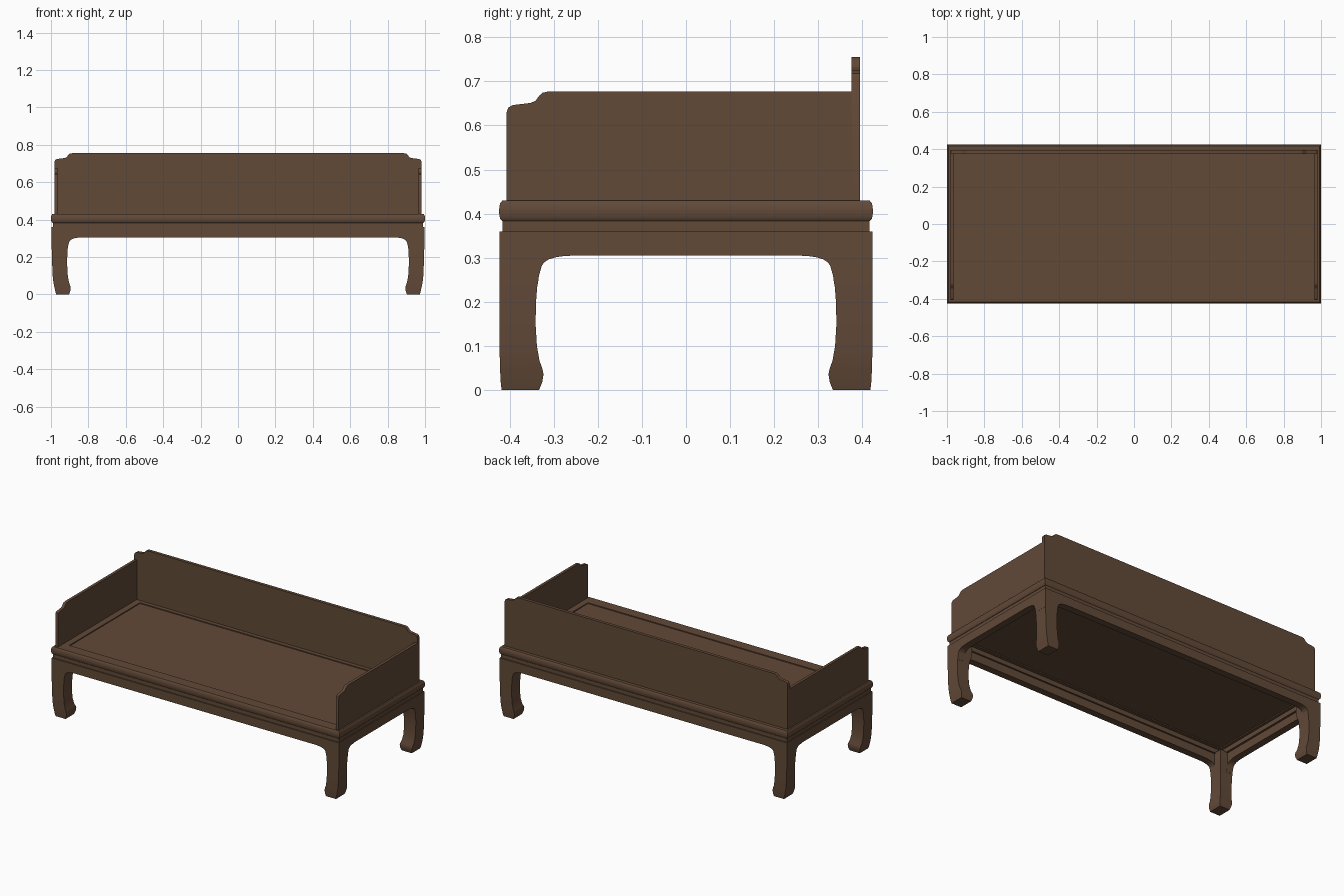
import bpy
import bmesh
import math

cube = bpy.data.objects.get("Cube")
if cube:
    bpy.data.objects.remove(cube, do_unlink=True)

# One dark wood colour throughout
wood = bpy.data.materials.new("dark_brown_wood")
wood.use_nodes = True
colour = (0.122, 0.067, 0.039, 1)
wood.diffuse_color = colour
wood.node_tree.nodes["Principled BSDF"].inputs["Base Color"].default_value = colour


def finish(name, bm):
    bmesh.ops.recalc_face_normals(bm, faces=bm.faces)
    mesh = bpy.data.meshes.new(name)
    bm.to_mesh(mesh)
    bm.free()
    mesh.materials.append(wood)
    obj = bpy.data.objects.new(name, mesh)
    bpy.context.collection.objects.link(obj)
    bpy.ops.object.select_all(action="DESELECT")
    obj.select_set(True)
    bpy.context.view_layer.objects.active = obj
    bpy.ops.object.shade_smooth_by_angle(angle=math.radians(35))
    return obj


def skin(name, loops, ring=False):
    """Skin four-cornered loops; a ring joins the last loop to the first."""
    bm = bmesh.new()
    rows = [[bm.verts.new(p) for p in loop] for loop in loops]
    pairs = list(zip(rows, rows[1:]))
    if ring:
        pairs.append((rows[-1], rows[0]))
    else:
        bm.faces.new(rows[0])
        bm.faces.new(rows[-1])
    for a, b in pairs:
        for i in range(4):
            j = (i + 1) % 4
            bm.faces.new((a[i], a[j], b[j], b[i]))
    return finish(name, bm)


def rect(x, y, z):
    return [(-x, -y, z), (x, -y, z), (x, y, z), (-x, y, z)]


def prism(name, outline, along_x, lo, hi):
    """Extrude a (length, height) outline between two depths."""
    bm = bmesh.new()
    verts = [bm.verts.new((u, lo, z) if along_x else (lo, u, z)) for u, z in outline]
    face = bm.faces.new(verts)
    new = bmesh.ops.extrude_face_region(bm, geom=[face])["geom"]
    shift = (0, hi - lo, 0) if along_x else (hi - lo, 0, 0)
    bmesh.ops.translate(bm, vec=shift, verts=[v for v in new if isinstance(v, bmesh.types.BMVert)])
    return finish(name, bm)


# Seat frame with rounded moulding: (inset from the edge, height)
moulding = [(0.008, 0.383), (0.003, 0.388), (0.001, 0.396), (0, 0.405),
            (0.001, 0.416), (0.003, 0.424), (0.008, 0.43)]
loops = [rect(1 - d, 0.424 - d, z) for d, z in moulding]
loops += [rect(0.925, 0.35, 0.43), rect(0.925, 0.35, 0.383)]
skin("seat_frame", loops, ring=True)

# Recessed seat panel and the waist below the frame
skin("seat_panel", [rect(0.926, 0.351, z) for z in (0.39, 0.424)])
skin("waist", [rect(0.99, 0.416, 0.355), rect(0.99, 0.416, 0.386),
               rect(0.94, 0.37, 0.386), rect(0.94, 0.37, 0.355)], ring=True)

# Aprons with curved corners running into the legs
corner = [(0, 0.24), (0.003, 0.262), (0.008, 0.28), (0.014, 0.289),
          (0.024, 0.296), (0.04, 0.301), (0.06, 0.304), (0.085, 0.305)]


def apron_outline(end, inner):
    half = [(end, 0.36), (end, 0.24)] + [(inner - d, z) for d, z in corner]
    return half + [(-u, z) for u, z in reversed(half)]


for side, name in ((-1, "front_apron"), (1, "back_apron")):
    prism(name, apron_outline(0.985, 0.911), True, side * 0.423, side * 0.38)
for side, name in ((-1, "right_apron"), (1, "left_apron")):
    prism(name, apron_outline(0.415, 0.336), False, side * 0.996, side * 0.953)

# Legs: height, inner x, outer x, inner y, outer y
sections = [(0, 0.903, 0.972, 0.333, 0.418), (0.018, 0.897, 0.977, 0.326, 0.42),
            (0.036, 0.895, 0.981, 0.323, 0.421), (0.05, 0.898, 0.984, 0.326, 0.422),
            (0.066, 0.904, 0.987, 0.332, 0.422), (0.1, 0.91, 0.991, 0.338, 0.423),
            (0.15, 0.913, 0.993, 0.341, 0.423), (0.2, 0.913, 0.995, 0.34, 0.423),
            (0.25, 0.91, 0.996, 0.336, 0.423), (0.285, 0.902, 0.996, 0.326, 0.423),
            (0.36, 0.902, 0.996, 0.326, 0.423)]
for sx, xname in ((-1, "right"), (1, "left")):
    for sy, yname in ((-1, "front"), (1, "back")):
        skin(f"{yname}_{xname}_leg",
             [[(sx * a, sy * c, z), (sx * b, sy * c, z), (sx * b, sy * d, z), (sx * a, sy * d, z)]
              for z, a, b, c, d in sections])

# Stepped, rounded corner shared by the back and side boards
step = [(0, -0.049), (0.004, -0.037), (0.014, -0.031), (0.055, -0.026),
        (0.066, -0.021), (0.074, -0.01), (0.082, -0.003), (0.095, 0)]


def stepped(end, top):
    return [(end, 0.428)] + [(end - d, top + h) for d, h in step]


back_half = stepped(0.982, 0.755)
prism("back_board", back_half + [(-u, z) for u, z in reversed(back_half)], True, 0.375, 0.395)
side_outline = [(-u, z) for u, z in stepped(0.407, 0.677)] + [(0.376, 0.677), (0.376, 0.428)]
for side, name in ((-1, "right_side_board"), (1, "left_side_board")):
    prism(name, side_outline, False, side * 0.982, side * 0.964)
